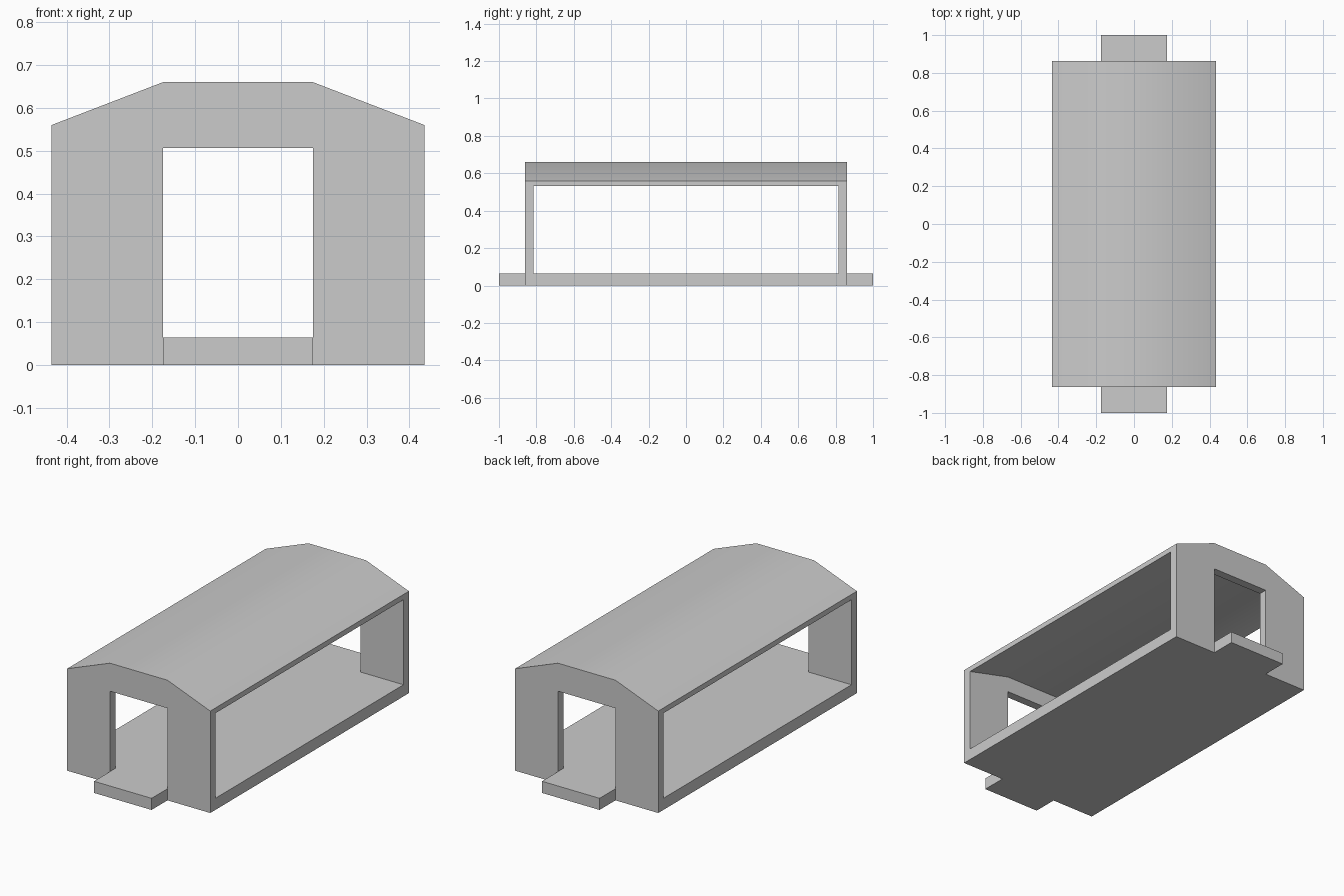
import bpy, bmesh, math
from mathutils import Vector

if "Cube" in bpy.data.objects:
    bpy.data.objects.remove(bpy.data.objects["Cube"])


def prism(name, points, start, end):
    """Extrude a closed outline; start and end are 3D-mapping functions."""
    bm = bmesh.new()
    a = [bm.verts.new(start(u, v)) for u, v in points]
    b = [bm.verts.new(end(u, v)) for u, v in points]
    bm.faces.new(a)
    bm.faces.new(b[::-1])
    n = len(points)
    for i in range(n):
        j = (i + 1) % n
        bm.faces.new((a[j], a[i], b[i], b[j]))
    bmesh.ops.recalc_face_normals(bm, faces=bm.faces[:])
    mesh = bpy.data.meshes.new(name)
    bm.to_mesh(mesh)
    bm.free()
    obj = bpy.data.objects.new(name, mesh)
    bpy.context.collection.objects.link(obj)
    return obj


def along_y(name, points, half):
    return prism(name, points,
                 lambda x, z: Vector((x, -half, z)),
                 lambda x, z: Vector((x, half, z)))


def mirrored(points):
    return points + [(-x, z) for x, z in reversed(points)]


def cut(obj, cutter):
    mod = obj.modifiers.new("cut", 'BOOLEAN')
    mod.operation = 'DIFFERENCE'
    mod.solver = 'EXACT'
    mod.object = cutter
    bpy.context.view_layer.objects.active = obj
    bpy.ops.object.modifier_apply(modifier=mod.name)
    bpy.data.objects.remove(cutter)


W, L, WALL = 0.435, 0.862, 0.047       # half width, half length, end wall
DOOR, FLOOR = 0.175, 0.064             # half door width, floor height

# Roof and both end walls as one shell
shell = along_y("carriage_shell",
                mirrored([(W, 0), (W, 0.56), (DOOR, 0.66)]), L)

# Open sides and ceiling
cut(shell, along_y("interior_cutter",
                   mirrored([(0.6, -0.1), (0.6, 0.531), (W, 0.531), (DOOR, 0.594)]),
                   L - WALL))

# End doorways
cut(shell, along_y("door_cutter", mirrored([(DOOR, -0.1), (DOOR, 0.506)]), 1.2))

# Softly shaded roof with crisp edges
bpy.ops.object.select_all(action='DESELECT')
shell.select_set(True)
bpy.context.view_layer.objects.active = shell
bpy.ops.object.shade_smooth_by_angle(angle=math.radians(30))

# Floor with a narrow platform at each end
half = [(DOOR, -1), (DOOR, -(L - WALL)), (W, -(L - WALL)),
        (W, L - WALL), (DOOR, L - WALL), (DOOR, 1)]
prism("floor_and_platforms", mirrored(half),
      lambda x, y: Vector((x, y, 0)),
      lambda x, y: Vector((x, y, FLOOR)))
